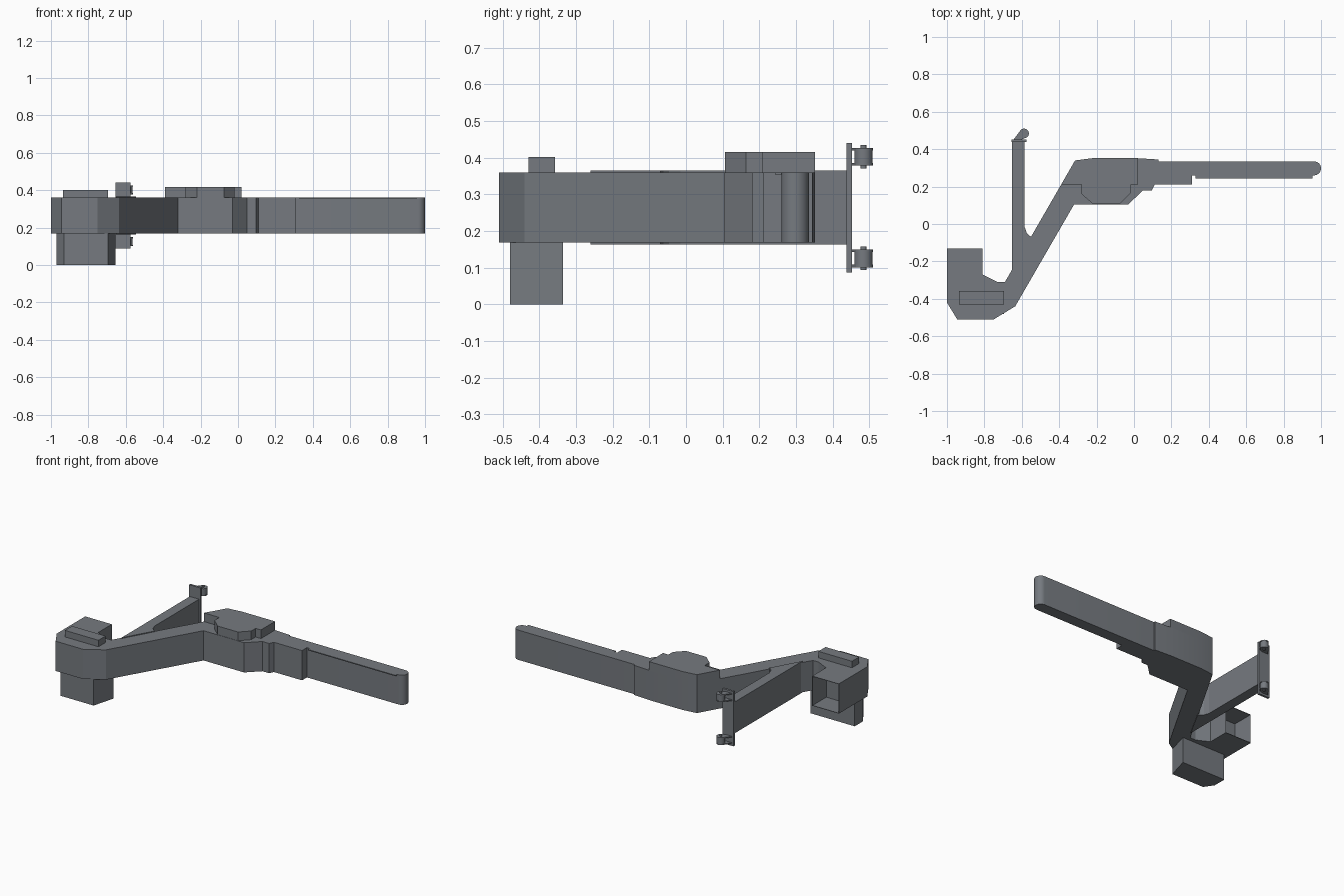
import bpy, bmesh, math

if "Cube" in bpy.data.objects:
    bpy.data.objects.remove(bpy.data.objects["Cube"])

# Dark blue-grey paint shared by every part
paint = bpy.data.materials.new("dark_grey")
paint.diffuse_color = (0.18, 0.195, 0.215, 1)
paint.use_nodes = True
paint.node_tree.nodes["Principled BSDF"].inputs["Base Color"].default_value = paint.diffuse_color


def prism(name, pts, z0, z1, pocket=None):
    """Extrude a plan outline from z0 to z1; pocket = (edge index, wall, depth)."""
    bm = bmesh.new()
    n = len(pts)
    lo = [bm.verts.new((x, y, z0)) for x, y in pts]
    hi = [bm.verts.new((x, y, z1)) for x, y in pts]
    bm.faces.new(lo[::-1])
    bm.faces.new(hi)
    sides = [bm.faces.new((lo[i], lo[(i + 1) % n], hi[(i + 1) % n], hi[i]))
             for i in range(n)]
    bmesh.ops.recalc_face_normals(bm, faces=bm.faces[:])
    if pocket:
        i, wall, depth = pocket
        f = sides[i]
        bmesh.ops.inset_individual(bm, faces=[f], thickness=wall, depth=0)
        bmesh.ops.inset_individual(bm, faces=[f], thickness=0, depth=0)
        bmesh.ops.translate(bm, verts=f.verts[:], vec=f.normal * -depth)
    me = bpy.data.meshes.new(name)
    bm.to_mesh(me)
    bm.free()
    me.shade_smooth()
    me.set_sharp_from_angle(angle=math.radians(18))
    me.materials.append(paint)
    ob = bpy.data.objects.new(name, me)
    bpy.context.collection.objects.link(ob)
    return ob


def arc(cx, cy, r, a0, a1, n):
    return [(cx + r * math.cos(math.radians(a0 + (a1 - a0) * i / n)),
             cy + r * math.sin(math.radians(a0 + (a1 - a0) * i / n)))
            for i in range(n + 1)]


def rect(x0, x1, y0, y1):
    return [(x0, y0), (x1, y0), (x1, y1), (x0, y1)]


# Main cranked arm: left box, diagonal, centre hub and long rounded bar;
# the first edge is the open end of the left box
body = [(-0.81, -0.13), (-1, -0.13), (-1, -0.42), (-0.945, -0.51), (-0.75, -0.51),
        (-0.635, -0.44), (-0.32, 0.105), (-0.03, 0.105), (0.048, 0.18),
        (0.095, 0.18), (0.11, 0.21), (0.31, 0.21), (0.31, 0.26)]
body += arc(0.9625, 0.2975, 0.0375, -90, 90, 14)
body += [(0.13, 0.335), (0.13, 0.345), (0.015, 0.352), (-0.22, 0.352),
         (-0.315, 0.34), (-0.39, 0.21), (-0.69, -0.31), (-0.73, -0.31),
         (-0.81, -0.27)]
prism("main_arm", body, 0.168, 0.36, pocket=(0, 0.004, 0.14))

# Thin lip along the top front edge of the bar
prism("bar_lip", rect(0.33, 0.955, 0.243, 0.262), 0.354, 0.36)

# Raised cap on the hub
prism("hub_cap", [(-0.39, 0.21), (-0.28, 0.21), (-0.28, 0.16), (-0.22, 0.107),
                  (-0.075, 0.107), (-0.02, 0.163), (-0.02, 0.208), (0.018, 0.208),
                  (0.018, 0.352), (-0.22, 0.352), (-0.315, 0.34)], 0.36, 0.416)

# Top rib and lower block on the left box
prism("top_rib", rect(-0.935, -0.695, -0.43, -0.357), 0.36, 0.402)
prism("lower_block", [(-0.93, -0.48), (-0.695, -0.48), (-0.655, -0.335),
                      (-0.97, -0.335), (-0.97, -0.42)], 0, 0.168)

# Side strut, with a small fillet where it meets the arm
prism("side_strut", [(-0.651, -0.26), (-0.545, -0.07), (-0.56, -0.062),
                     (-0.574, -0.047), (-0.585, -0.015), (-0.585, 0.44),
                     (-0.651, 0.44)], 0.163, 0.365)

# End plate with two hinges
prism("end_plate", rect(-0.655, -0.576, 0.438, 0.452), 0.087, 0.44)
hx, hy, r = -0.588, 0.484, 0.026
lug = [(-0.645, 0.45), (-0.605, 0.45)] + arc(hx, hy, r, -50, 130, 14)
for tag, z in (("upper", 0.402), ("lower", 0.125)):
    for side in (-1, 1):
        a, b = sorted((z + side * 0.017, z + side * 0.024))
        prism(f"{tag}_hinge_lug", lug, a, b)
    prism(f"{tag}_hinge_knuckle", arc(hx, hy, r - 0.001, 0, 345, 23), z - 0.017, z + 0.017)
    prism(f"{tag}_hinge_pin", arc(hx, hy, 0.008, 0, 330, 11), z - 0.032, z + 0.032)
